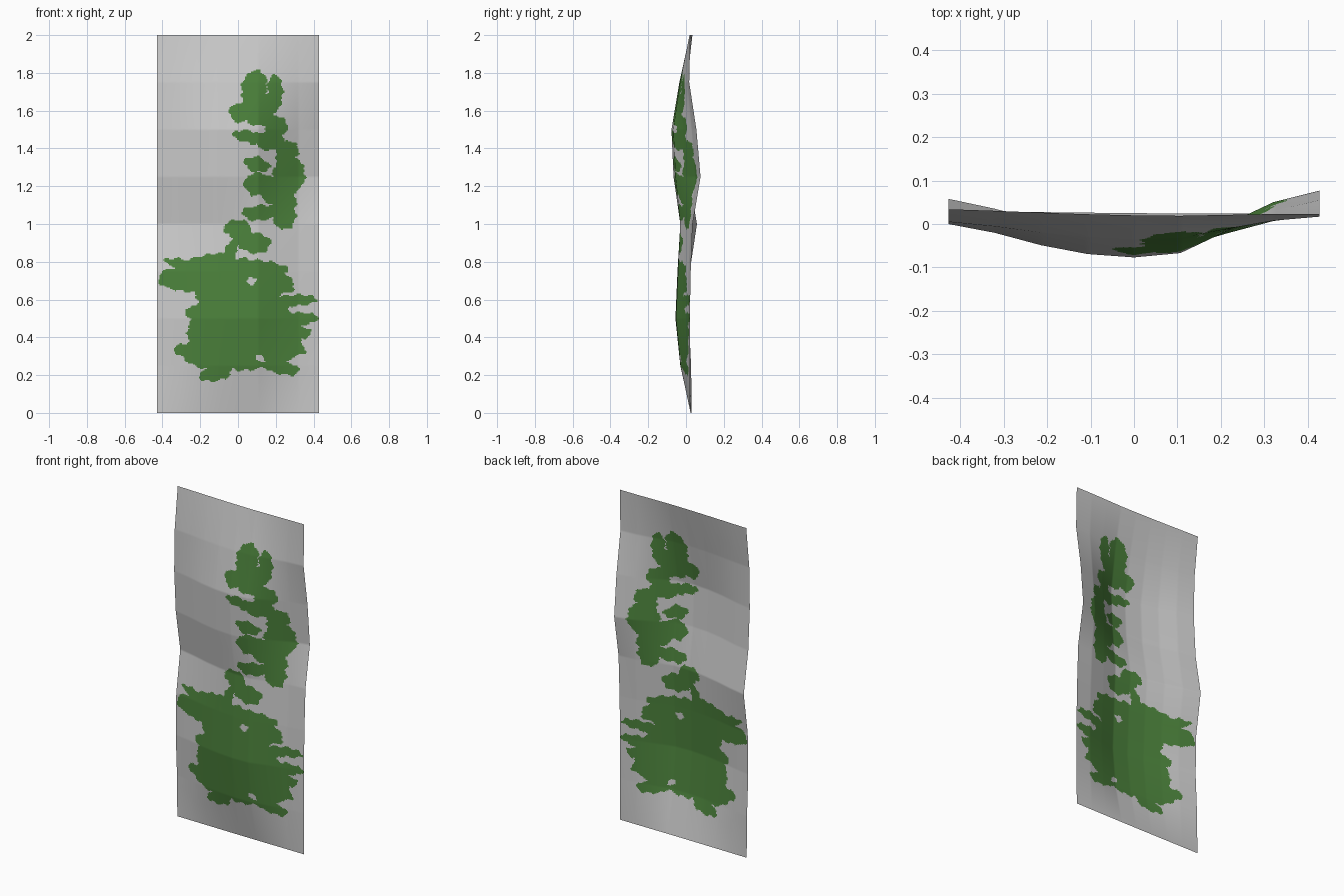
import bpy, bmesh, math

# ---- flat colours
def material(name, rgb):
    m = bpy.data.materials.new(name)
    m.diffuse_color = (*rgb, 1.0)
    return m

PAPER = material("pale grey", (0.60, 0.60, 0.60))
LEAF = material("leaf green", (0.072, 0.225, 0.045))

# ---- wavy sheet: depth of left edge, right edge and middle every 0.25 in z
LEFT = [.03, .027, .015, .02, .058, .015, 0, .005, .034]
RIGHT = [.023, .02, .02, .025, .035, .077, .055, .017, .023]
MIDDLE = [.025, -.03, -.056, -.045, -.03, -.066, -.077, -.035, .02]
# how much of the bulge shows at nine even steps across the width
BULGE = [0, .26, .6, .86, 1, .97, .55, .17, 0]
HALF_W = 0.428

def sample(table, t):
    t = min(max(t, 0), 1) * (len(table) - 1)
    i = min(int(t), len(table) - 2)
    return table[i] + (table[i + 1] - table[i]) * (t - i)

def depth(u, v):
    l, r, m = (sample(t, v) for t in (LEFT, RIGHT, MIDDLE))
    return l + (r - l) * u + (m - (l + r) / 2) * sample(BULGE, u)

# ---- painted plant: leaves as (x, z, half length, half height, tilt degrees)
STEM_LEAVES = [
    (.085, 1.725, .065, .092, -20), (.195, 1.70, .042, .09, 0),
    (.13, 1.63, .09, .065, 0), (.03, 1.595, .08, .055, 15),
    (.13, 1.55, .08, .03, 0), (.20, 1.51, .062, .062, 0),
    (.06, 1.46, .088, .033, -12), (.17, 1.44, .075, .05, 0),
    (.26, 1.38, .065, .055, 35), (.27, 1.26, .085, .10, 0),
    (.10, 1.315, .068, .04, -10), (.11, 1.21, .08, .062, 0),
    (.21, 1.17, .08, .08, 0), (.27, 1.12, .04, .05, 0),
    (.245, 1.05, .062, .08, 0), (.12, 1.06, .10, .04, 5),
    (-.01, .985, .072, .035, 10), (.09, .90, .083, .055, 0),
    (.02, .94, .06, .05, 0), (-.04, .86, .03, .07, -30),
]
BASE_LEAVES = [
    (0, .66, .23, .16, 0), (.02, .47, .27, .23, 0), (-.12, .36, .15, .13, 0),
    (.17, .40, .16, .16, 0), (-.23, .71, .195, .07, 0), (-.28, .785, .11, .028, -10),
    (-.14, .80, .13, .042, 8), (.15, .77, .12, .035, -10), (.21, .69, .09, .055, -15),
    (.29, .595, .13, .03, 3), (.29, .495, .135, .036, 2), (.27, .43, .12, .04, -5),
    (.25, .34, .11, .045, 0), (.22, .245, .11, .036, -15), (-.12, .205, .09, .035, 10),
    (-.23, .33, .11, .042, 0), (-.18, .28, .10, .045, -10), (-.19, .53, .09, .04, 0),
    (-.16, .44, .11, .07, 0), (.03, .27, .13, .045, 0),
]
HOLES = [(.07, .70, .025, .02, 0), (.12, .287, .03, .014, -20)]

def inside(shape, x, z):
    cx, cz, a, b, tilt = shape
    c, s = math.cos(math.radians(tilt)), math.sin(math.radians(tilt))
    dx, dz = x - cx, z - cz
    return ((dx * c + dz * s) / a) ** 2 + ((dz * c - dx * s) / b) ** 2 < 1

def is_leaf(x, z):
    # small ripples give the painted leaves a ragged rim
    x += .006 * math.sin(z * 95) + .003 * math.sin(z * 210)
    z += .006 * math.sin(x * 90 + 1)
    if any(inside(h, x, z) for h in HOLES):
        return False
    return any(inside(s, x, z) for s in STEM_LEAVES + BASE_LEAVES)

# ---- sheet mesh, faces coloured by the leaf rule
NX, NZ = 136, 320
bm = bmesh.new()
rows = [[bm.verts.new(((2 * i / NX - 1) * HALF_W, depth(i / NX, j / NZ), 2 * j / NZ))
         for i in range(NX + 1)] for j in range(NZ + 1)]
for j in range(NZ):
    for i in range(NX):
        f = bm.faces.new((rows[j][i], rows[j][i + 1], rows[j + 1][i + 1], rows[j + 1][i]))
        f.smooth = True
        c = f.calc_center_median()
        f.material_index = 1 if is_leaf(c.x, c.z) else 0
mesh = bpy.data.meshes.new("painted_sheet")
bm.to_mesh(mesh)
bm.free()
mesh.materials.append(PAPER)
mesh.materials.append(LEAF)
sheet = bpy.data.objects.new("painted_sheet", mesh)
bpy.context.collection.objects.link(sheet)
